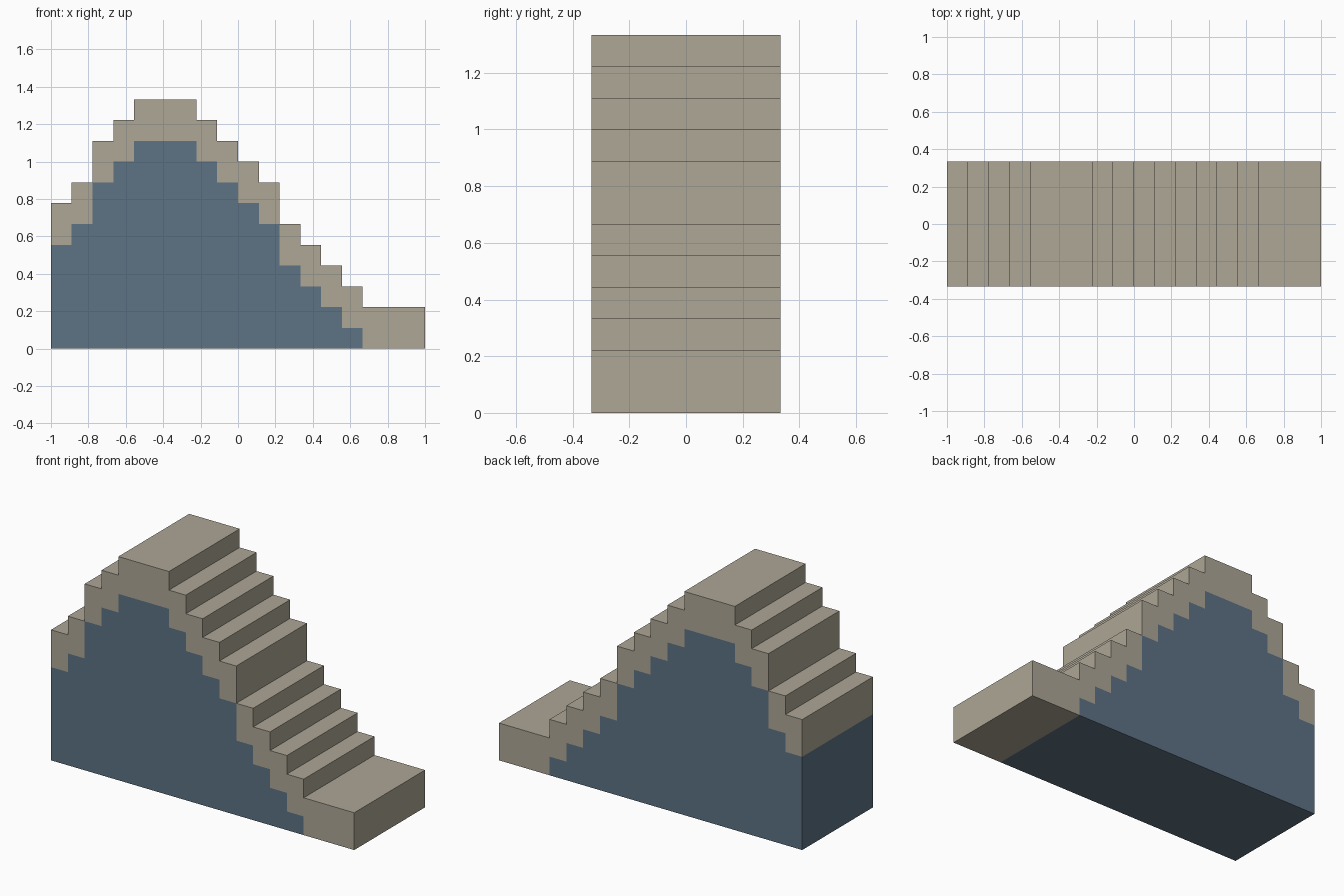
import bpy, bmesh

if "Cube" in bpy.data.objects:
    bpy.data.objects.remove(bpy.data.objects["Cube"])

U = 1 / 9          # one grid step
HALF_DEPTH = 3 * U
TREAD = 2          # thickness of the stone layer in steps


def material(name, color):
    m = bpy.data.materials.new(name)
    m.diffuse_color = (*color, 1)
    m.use_nodes = True
    m.node_tree.nodes["Principled BSDF"].inputs["Base Color"].default_value = m.diffuse_color
    return m


def chain(start, runs, drop=0):
    """Stepped line through (width, height) runs, in grid steps."""
    pts, x = [], start
    for width, height in runs:
        pts += [(x, height - drop), (x + width, height - drop)]
        x += width
    return pts


def extrude_profile(name, pts, mat):
    bm = bmesh.new()
    face = bm.faces.new([bm.verts.new((x * U, -HALF_DEPTH, z * U)) for x, z in pts])
    out = bmesh.ops.extrude_face_region(bm, geom=[face])
    verts = [g for g in out["geom"] if isinstance(g, bmesh.types.BMVert)]
    bmesh.ops.translate(bm, verts=verts, vec=(0, 2 * HALF_DEPTH, 0))
    bmesh.ops.recalc_face_normals(bm, faces=bm.faces)
    mesh = bpy.data.meshes.new(name)
    bm.to_mesh(mesh)
    bm.free()
    mesh.materials.append(mat)
    obj = bpy.data.objects.new(name, mesh)
    bpy.context.collection.objects.link(obj)


stone = material("stone", (0.42, 0.385, 0.305))
slate = material("slate", (0.11, 0.17, 0.23))

# Stair flights: name, left edge, (width, top height) of each step
flights = [
    ("left_steps", -9, [(1, 7), (1, 8)]),
    ("upper_steps", -7, [(1, 10), (1, 11), (3, 12), (1, 11), (1, 10), (1, 9), (1, 8)]),
    ("lower_steps", 2, [(1, 6), (1, 5), (1, 4), (1, 3), (3, 2)]),
]
for name, start, runs in flights:
    extrude_profile(name, chain(start, runs) + chain(start, runs, TREAD)[::-1], stone)

# Solid core under the stairs, up to the foot landing
runs = [r for f in flights for r in f[2]][:-1]
extrude_profile("stair_core", [(-9, 0)] + chain(-9, runs, TREAD) + [(6, 0)], slate)
